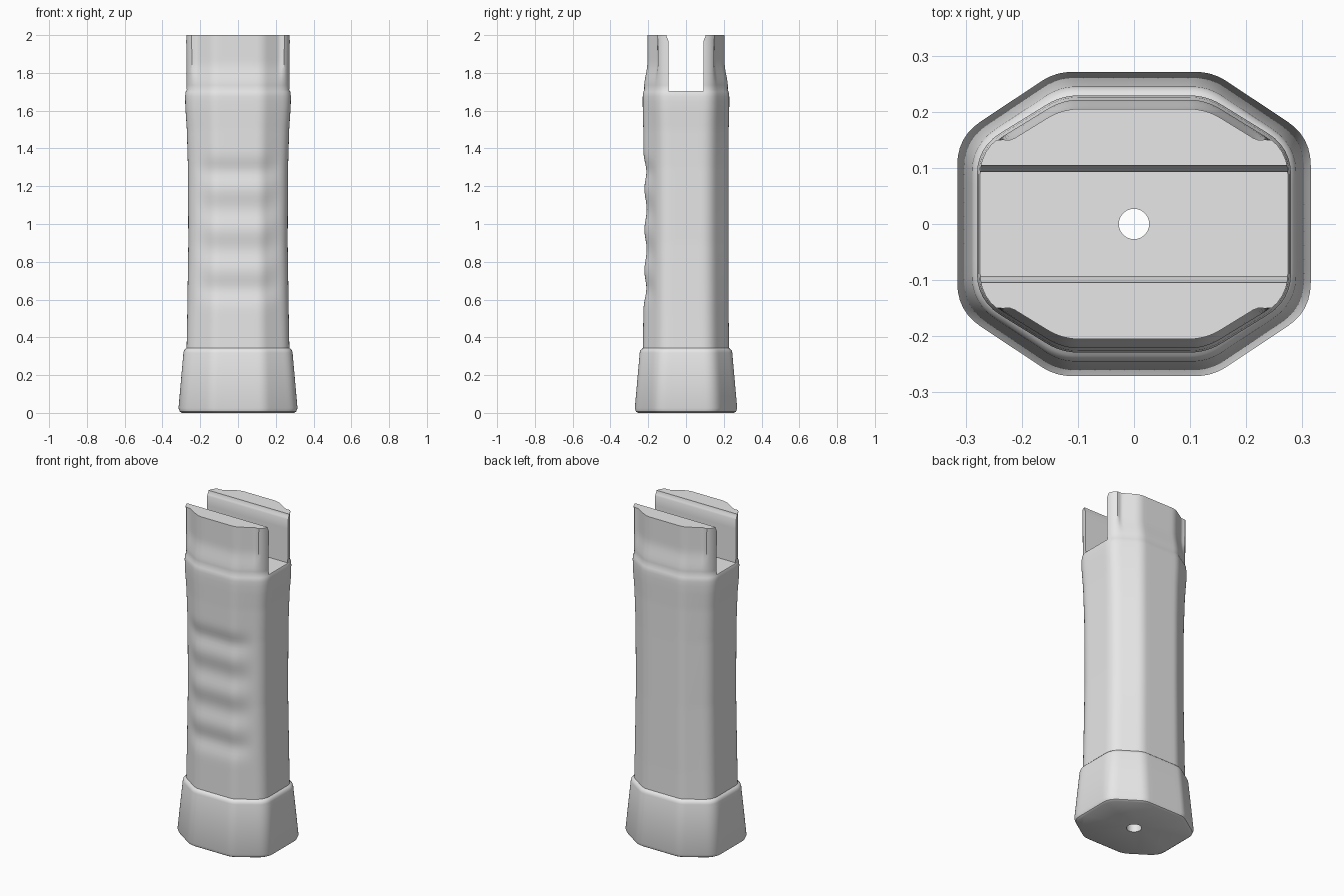
import bpy, bmesh, math
from mathutils import Vector

cube = bpy.data.objects.get("Cube")
if cube:
    bpy.data.objects.remove(cube, do_unlink=True)

grey = bpy.data.materials.new("light grey")
grey.use_nodes = True
grey.diffuse_color = (0.8, 0.8, 0.8, 1)
grey.node_tree.nodes["Principled BSDF"].inputs["Base Color"].default_value = (0.8, 0.8, 0.8, 1)


def smooth(a, b, t):
    t = max(0, min(1, (t - a) / (b - a)))
    return t * t * (3 - 2 * t)


def section(hx, hy):
    """Octagon with rounded corners, as points in counter-clockwise order."""
    inset = 0.315 - hx
    a, b = 0.14 - 0.3 * inset, 0.155 - 0.53 * inset
    quarter = [Vector((hx, b)), Vector((a, hy))]
    corners = quarter + [Vector((-p.x, p.y)) for p in reversed(quarter)]
    corners += [-p for p in corners]
    arcs = []
    for i, c in enumerate(corners):
        to_prev = (corners[i - 1] - c).normalized()
        to_next = (corners[(i + 1) % 8] - c).normalized()
        r = 0.05 if i % 4 in (0, 3) else 0.03
        p, q = c + to_prev * r, c + to_next * r
        arcs.append([p.lerp(c, t / 6).lerp(c.lerp(q, t / 6), t / 6) for t in range(7)])
    points = []
    for i, arc in enumerate(arcs):
        after = arcs[(i + 1) % 8][0]
        points += arc + [arc[-1].lerp(after, k / 8) for k in range(1, 8)]
    return points


def shaped(p, z):
    """Sink the finger grooves and the faces of the upper prongs."""
    x, y = abs(p.x), p.y
    prong = 0.019 * smooth(1.72, 1.86, z) * (1 - smooth(0.215, 0.25, x))
    y -= math.copysign(prong, y) * smooth(0.09, 0.12, abs(y))
    if y < 0:
        reach = smooth(0.5, 0.68, z) * (1 - smooth(1.26, 1.4, z))
        wave = 0.011 - 0.006 * math.cos(2 * math.pi * (z - 0.97) / 0.215)
        y += reach * wave * (1 - smooth(0.13, 0.24, x)) * smooth(0.08, 0.14, -y)
    return (p.x, y, z)


# Height, half width and half depth of the handle
profile = [(0, 0.297, 0.254), (0.007, 0.308, 0.265), (0.025, 0.315, 0.271),
           (0.318, 0.289, 0.245), (0.33, 0.286, 0.242), (0.338, 0.279, 0.235),
           (0.343, 0.272, 0.228), (0.5, 0.269, 0.226), (0.9, 0.263, 0.225),
           (1.3, 0.265, 0.225), (1.5, 0.271, 0.226), (1.62, 0.279, 0.229),
           (1.675, 0.28, 0.229), (1.7, 0.277, 0.226), (1.71, 0.272, 0.221),
           (1.735, 0.273, 0.222), (2, 0.275, 0.224)]

rows = []
for low, high in zip(profile, profile[1:]):
    steps = max(1, round((high[0] - low[0]) / 0.022)) if low[0] > 0.34 else 1
    rows += [Vector(low).lerp(Vector(high), k / steps) for k in range(steps)]
rows.append(Vector(profile[-1]))

# Handle body lofted through the rows
bm = bmesh.new()
rings = [[bm.verts.new(shaped(p, z)) for p in section(hx, hy)] for z, hx, hy in rows]
for lower, upper in zip(rings, rings[1:]):
    for i in range(len(lower)):
        j = (i + 1) % len(lower)
        bm.faces.new((lower[i], lower[j], upper[j], upper[i]))
bm.faces.new(rings[0][::-1])
bm.faces.new(rings[-1])
mesh = bpy.data.meshes.new("handle")
bm.to_mesh(mesh)
bm.free()
mesh.materials.append(grey)
handle = bpy.data.objects.new("handle", mesh)
bpy.context.collection.objects.link(handle)


def slot_cutter():
    """Slot prism running left to right, flared at the mouth."""
    half = [(0.093, 1.705), (0.093, 1.97), (0.104, 1.995), (0.104, 2.1)]
    outline = half + [(-y, z) for y, z in reversed(half)]
    bm = bmesh.new()
    face = bm.faces.new([bm.verts.new((-0.5, y, z)) for y, z in outline])
    moved = bmesh.ops.extrude_face_region(bm, geom=[face])["geom"]
    bmesh.ops.translate(bm, vec=(1, 0, 0), verts=[v for v in moved if isinstance(v, bmesh.types.BMVert)])
    bmesh.ops.recalc_face_normals(bm, faces=bm.faces)
    mesh = bpy.data.meshes.new("slot_cutter")
    bm.to_mesh(mesh)
    bm.free()
    obj = bpy.data.objects.new("slot_cutter", mesh)
    bpy.context.collection.objects.link(obj)
    return obj


def hole_cutter(name, radius, bottom, top):
    bpy.ops.mesh.primitive_cylinder_add(vertices=48, radius=radius, depth=top - bottom,
                                        location=(0, 0, (top + bottom) / 2))
    bpy.context.object.name = name
    return bpy.context.object


# Cut the slot, the through hole and its wider mouth underneath
cutters = [slot_cutter(), hole_cutter("bolt_hole", 0.027, -0.1, 2.2),
           hole_cutter("bolt_recess", 0.042, -0.1, 0.05)]
for cutter in cutters:
    cutter.hide_render = True
    cutter.data.materials.append(grey)
    bpy.ops.object.select_all(action='DESELECT')
    handle.select_set(True)
    bpy.context.view_layer.objects.active = handle
    cut = handle.modifiers.new("cut", 'BOOLEAN')
    cut.operation, cut.solver, cut.object = 'DIFFERENCE', 'EXACT', cutter
    bpy.ops.object.modifier_apply(modifier=cut.name)
    bpy.data.objects.remove(cutter, do_unlink=True)

# Smooth shading with crisp slot and rim edges
bpy.ops.object.shade_smooth_by_angle(angle=math.radians(35))
